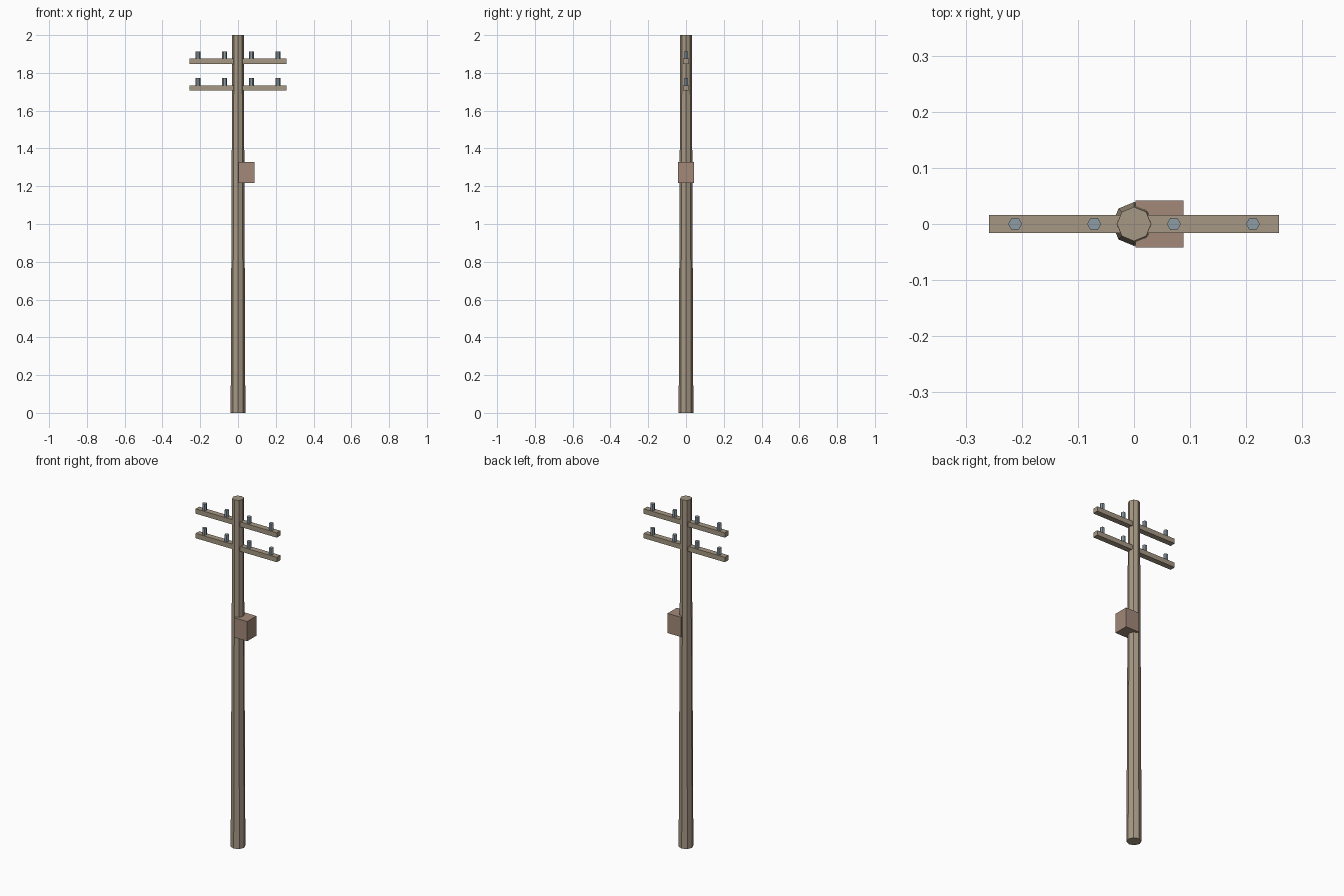
import bpy, math

if "Cube" in bpy.data.objects:
    bpy.data.objects.remove(bpy.data.objects["Cube"])


def material(name, rgb):
    m = bpy.data.materials.new(name)
    m.diffuse_color = (*rgb, 1)
    m.use_nodes = True
    m.node_tree.nodes["Principled BSDF"].inputs["Base Color"].default_value = m.diffuse_color
    return m


wood = material("weathered_wood", (0.38, 0.31, 0.23))
glass = material("insulator_grey_blue", (0.27, 0.33, 0.37))
casing = material("box_brown", (0.36, 0.25, 0.19))


def box(name, centre, size, mat):
    bpy.ops.mesh.primitive_cube_add(size=1, location=centre)
    o = bpy.context.object
    o.name = name
    o.scale = size
    bpy.ops.object.transform_apply(location=False, rotation=False, scale=True)
    o.data.materials.append(mat)


def prism(name, sides, r_bottom, r_top, base, height, mat, turn=0):
    x, y, z = base
    bpy.ops.mesh.primitive_cone_add(vertices=sides, radius1=r_bottom, radius2=r_top,
                                    depth=height, location=(x, y, z + height / 2),
                                    rotation=(0, 0, turn))
    o = bpy.context.object
    o.name = name
    o.data.materials.append(mat)


# Tapered eight-sided pole
prism("pole", 8, 0.039, 0.0305, (0, 0, 0), 2.0, wood)

# Two crossarms, each carrying four hexagonal insulators
thick = 0.028
for level, top in (("lower", 1.734), ("upper", 1.875)):
    box(f"{level}_crossarm", (0, 0, top - thick / 2), (0.516, 0.032, thick), wood)
    for i, x in enumerate((-0.212, -0.071, 0.071, 0.212)):
        prism(f"{level}_insulator_{i + 1}", 6, 0.0125, 0.0125,
              (x, 0, top - 0.002), 0.04, glass, math.radians(30))

# Equipment box on the right side of the pole
box("equipment_box", (0.0455, 0, 1.273), (0.085, 0.084, 0.113), casing)
